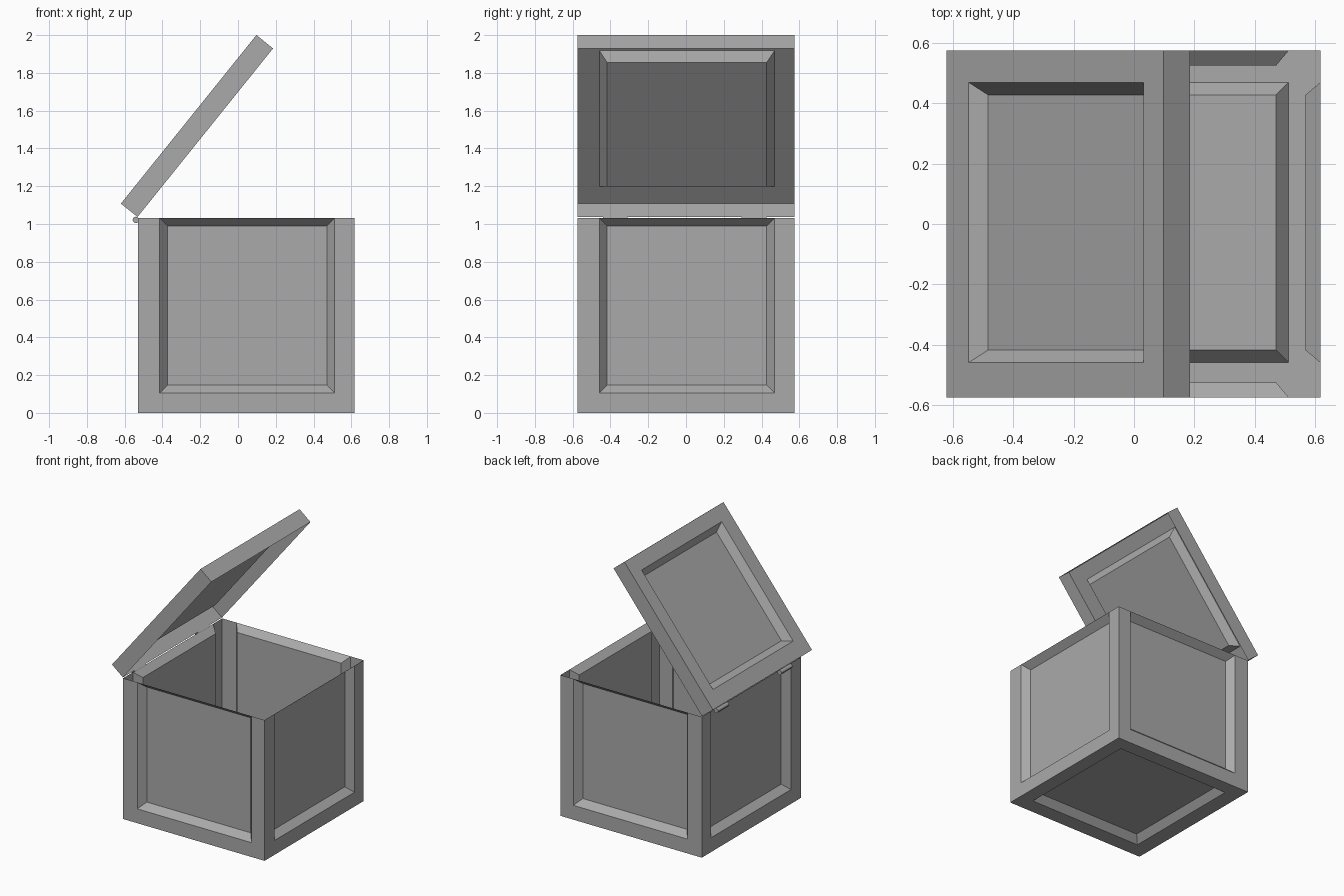
import bpy, bmesh
from math import radians, sin, cos
from mathutils import Vector

if "Cube" in bpy.data.objects:
    bpy.data.objects.remove(bpy.data.objects["Cube"], do_unlink=True)

mat = bpy.data.materials.new("grey")
mat.use_nodes = True
GREY = (0.4, 0.4, 0.4, 1)
mat.diffuse_color = GREY
mat.node_tree.nodes["Principled BSDF"].inputs["Base Color"].default_value = GREY

X0, X1, Y0, Y1, H = -0.53, 0.617, -0.574, 0.574, 1.032
LOW, HIGH, BEVEL, DEPTH = 0.115, 0.105, 0.042, 0.05


def finish(bm, name):
    bmesh.ops.remove_doubles(bm, verts=bm.verts, dist=0.0005)
    me = bpy.data.meshes.new(name)
    bm.to_mesh(me)
    bm.free()
    me.materials.append(mat)
    obj = bpy.data.objects.new(name, me)
    bpy.context.collection.objects.link(obj)
    return obj


def quad(bm, pts, out):
    """One face, turned so that it faces the given outward direction."""
    f = bm.faces.new([bm.verts.new(p) for p in pts])
    f.normal_update()
    if f.normal.dot(out) < 0:
        f.normal_flip()


def panel(bm, at, u, v, low_v=LOW, high_v=HIGH):
    """Sheet wall with a pressed-in panel; at(u, v, d) maps to space, d is depth."""
    def ring(a, b, c, e, d):
        return [at(u[0] + a, v[0] + c, d), at(u[1] - b, v[0] + c, d),
                at(u[1] - b, v[1] - e, d), at(u[0] + a, v[1] - e, d)]
    out = at(0, 0, -1) - at(0, 0, 0)
    edge = ring(0, 0, 0, 0, 0)
    rim = ring(LOW, HIGH, low_v, high_v, 0)
    inner = ring(LOW + BEVEL, HIGH + BEVEL, low_v + BEVEL, high_v + BEVEL, DEPTH)
    if high_v == 0:
        # the press reaches the upper edge, so the frame is a U shape
        quad(bm, [edge[0], edge[1], rim[1], rim[0]], out)
        quad(bm, [edge[1], edge[2], rim[2], rim[1]], out)
        quad(bm, [edge[3], edge[0], rim[0], rim[3]], out)
    else:
        for i in range(4):
            j = (i + 1) % 4
            quad(bm, [edge[i], edge[j], rim[j], rim[i]], out)
    for i in range(4):
        j = (i + 1) % 4
        quad(bm, [rim[i], rim[j], inner[j], inner[i]], out)
    quad(bm, inner, out)


# Open box: four walls and a floor
bm = bmesh.new()
for y, s in ((Y0, 1), (Y1, -1)):
    panel(bm, lambda u, v, d: Vector((u, y + s * d, v)), (X0, X1), (0, H), HIGH, 0)
for x, s in ((X0, 1), (X1, -1)):
    panel(bm, lambda u, v, d: Vector((x + s * d, u, v)), (Y0, Y1), (0, H), HIGH, 0)
panel(bm, lambda u, v, d: Vector((u, v, d)), (X0, X1), (Y0, Y1))
finish(bm, "box")

# Lid: shallow open tray, swung up about the left edge
A, LENGTH, THICK = radians(51.2), 1.145, 0.113
along, inward = Vector((cos(A), 0, sin(A))), Vector((sin(A), 0, -cos(A)))
corner = Vector((-0.62, 0, 1.108))


def lid_at(u, v, d):
    return corner + along * u + inward * d + Vector((0, v, 0))


bm = bmesh.new()
panel(bm, lid_at, (0, LENGTH), (Y0, Y1))
for u, out in ((0, -along), (LENGTH, along)):
    quad(bm, [lid_at(u, Y0, 0), lid_at(u, Y1, 0),
              lid_at(u, Y1, THICK), lid_at(u, Y0, THICK)], out)
for y in (Y0, Y1):
    quad(bm, [lid_at(0, y, 0), lid_at(LENGTH, y, 0),
              lid_at(LENGTH, y, THICK), lid_at(0, y, THICK)], Vector((0, y, 0)))
finish(bm, "lid")

# Hinge barrels
for side, y in (("front", -0.375), ("back", 0.36)):
    bpy.ops.mesh.primitive_cylinder_add(vertices=12, radius=0.017, depth=0.13,
                                        location=(-0.541, y, 1.022),
                                        rotation=(radians(90), 0, 0))
    hinge = bpy.context.object
    hinge.name = side + "_hinge"
    hinge.data.materials.append(mat)
    bpy.ops.object.shade_smooth_by_angle()
